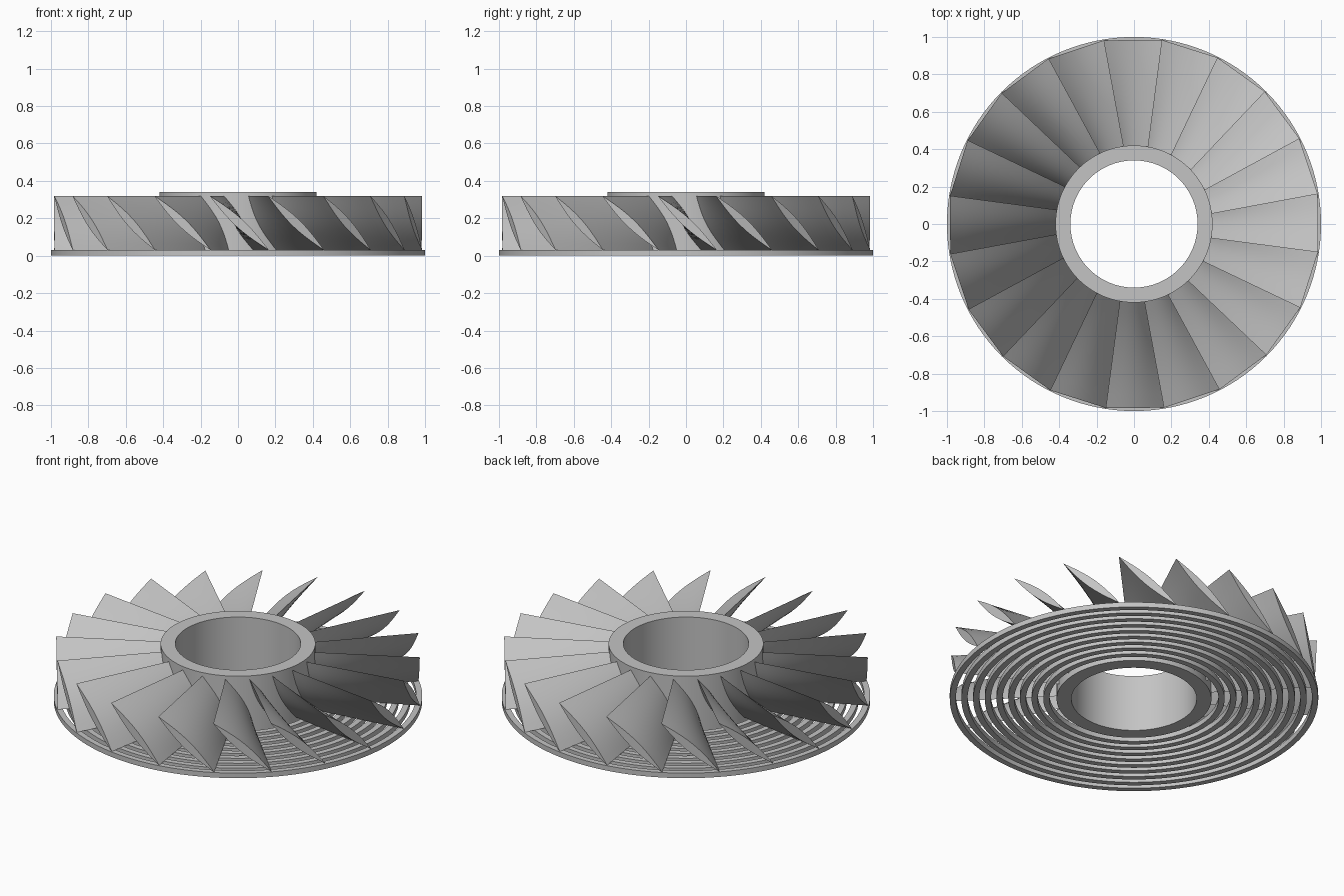
import bpy, bmesh
from math import sin, pi, radians
from mathutils import Matrix, Vector

cube = bpy.data.objects.get("Cube")
if cube:
    bpy.data.objects.remove(cube, do_unlink=True)

SEGMENTS = 128
BLADES = 20
RINGS = 9
BASE_TOP, BLADE_TOP, HUB_TOP = 0.03, 0.32, 0.34

# Single grey material
grey = bpy.data.materials.new("plain_grey")
grey.use_nodes = True
colour = (0.55, 0.55, 0.55, 1)
grey.diffuse_color = colour
grey.node_tree.nodes["Principled BSDF"].inputs["Base Color"].default_value = colour

parts = []


def add_object(name, mesh):
    obj = bpy.data.objects.new(name, mesh)
    bpy.context.collection.objects.link(obj)
    parts.append(obj)
    return obj


def finish_mesh(name, bm):
    bmesh.ops.recalc_face_normals(bm, faces=bm.faces)
    mesh = bpy.data.meshes.new(name)
    bm.to_mesh(mesh)
    bm.free()
    mesh.materials.append(grey)
    return mesh


def tube(name, inner, outer, bottom, top):
    """Rectangular profile spun around z."""
    bm = bmesh.new()
    corners = [(inner, bottom), (outer, bottom), (outer, top), (inner, top)]
    verts = [bm.verts.new((r, 0, z)) for r, z in corners]
    edges = [bm.edges.new((verts[i], verts[(i + 1) % 4])) for i in range(4)]
    bmesh.ops.spin(bm, geom=verts + edges, cent=(0, 0, 0), axis=(0, 0, 1),
                   angle=2 * pi, steps=SEGMENTS, use_duplicate=False)
    bmesh.ops.remove_doubles(bm, verts=bm.verts, dist=1e-4)
    return add_object(name, finish_mesh(name, bm))


def blade_section(bm, radius, half_chord, bulge, steps=10):
    """Closed lens outline, pointed at the top and bottom edges."""
    top = Vector((radius, -half_chord, BLADE_TOP))
    bottom = Vector((radius, half_chord, BASE_TOP))
    chord = bottom - top
    normal = Vector((0, -chord.z, chord.y)).normalized()
    front = [(i / steps, 1) for i in range(steps + 1)]
    back = [(i / steps, -1) for i in range(steps - 1, 0, -1)]
    return [bm.verts.new(top + chord * t + normal * side * bulge * sin(pi * t))
            for t, side in front + back]


def blade_mesh(spans=8):
    """Twisted blade that widens from the hub to a flat tip."""
    bm = bmesh.new()
    loops = []
    for i in range(spans + 1):
        f = i / spans
        loops.append(blade_section(bm, 0.4 + 0.583 * f, 0.077 + 0.081 * f, 0.024))
    count = len(loops[0])
    for a, b in zip(loops, loops[1:]):
        for i in range(count):
            j = (i + 1) % count
            bm.faces.new((a[i], a[j], b[j], b[i]))
    bm.faces.new(loops[0])
    bm.faces.new(loops[-1])
    return finish_mesh("blade", bm)


# Hub
tube("hub", 0.34, 0.42, 0, HUB_TOP)

# Concentric base rings
for i in range(RINGS):
    outer = 1 - i * 0.0635
    tube(f"base_ring_{i + 1}", outer - 0.033, outer, 0, BASE_TOP)

# Blades around the hub
shared = blade_mesh()
for i in range(BLADES):
    blade = add_object(f"blade_{i + 1}", shared)
    blade.matrix_world = Matrix.Rotation(radians(i * 360 / BLADES + 0.4), 4, "Z")

# Smooth curved faces, keep edges sharp
bpy.ops.object.select_all(action="DESELECT")
for obj in parts:
    obj.select_set(True)
bpy.context.view_layer.objects.active = parts[0]
bpy.ops.object.shade_smooth_by_angle(angle=radians(30))
